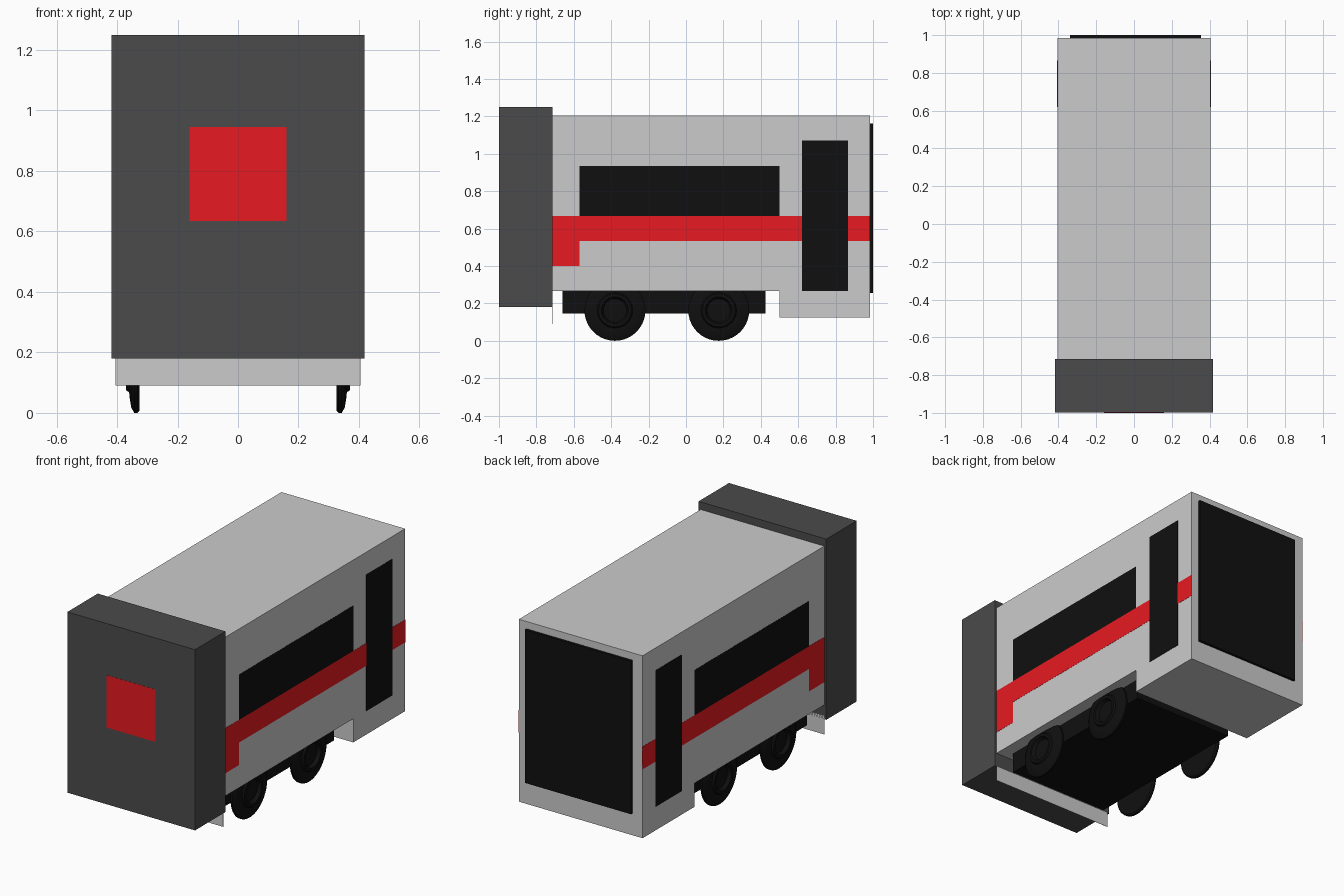
import bpy, bmesh, math

if "Cube" in bpy.data.objects:
    bpy.data.objects.remove(bpy.data.objects["Cube"])


def material(name, rgb):
    m = bpy.data.materials.new(name)
    m.diffuse_color = (*rgb, 1)
    m.use_nodes = True
    m.node_tree.nodes["Principled BSDF"].inputs["Base Color"].default_value = m.diffuse_color
    return m


RED = material("red", (0.8, 0.01, 0.015))
DARK = material("dark_grey", (0.07, 0.07, 0.07))
BLACK = material("black", (0.005, 0.005, 0.005))


def finish(name, bm, mat=None):
    bmesh.ops.recalc_face_normals(bm, faces=bm.faces)
    mesh = bpy.data.meshes.new(name)
    bm.to_mesh(mesh)
    bm.free()
    ob = bpy.data.objects.new(name, mesh)
    bpy.context.collection.objects.link(ob)
    if mat:
        mesh.materials.append(mat)
    return ob


def prism(name, outline, x0, x1, mat=None):
    """Extrude a (y, z) outline from x0 to x1."""
    bm = bmesh.new()
    face = bm.faces.new([bm.verts.new((x0, y, z)) for y, z in outline])
    new = bmesh.ops.extrude_face_region(bm, geom=[face])["geom"]
    bmesh.ops.translate(bm, vec=(x1 - x0, 0, 0),
                        verts=[v for v in new if isinstance(v, bmesh.types.BMVert)])
    return finish(name, bm, mat)


def box(name, x, y, z, mat=None):
    outline = [(y[0], z[0]), (y[1], z[0]), (y[1], z[1]), (y[0], z[1])]
    return prism(name, outline, x[0], x[1], mat)


W = 0.405       # half width of the body
JOIN = -0.715   # where front frame meets the body
BACK = 0.985

# Body with a lowered rear platform
prism("body", [(JOIN, 0.265), (0.5, 0.265), (0.5, 0.125), (BACK, 0.125),
               (BACK, 1.205), (JOIN, 1.205)], -W, W)

# Front frame, its red square and the skirt below it
box("front_frame", (-0.418, 0.418), (-0.999, JOIN), (0.18, 1.25), DARK)
box("front_square", (-0.16, 0.16), (-1.0, -0.997), (0.635, 0.945), RED)
box("front_skirt", (-W, W), (JOIN - 0.002, JOIN), (0.09, 0.2))

# Rear gangway panel
box("rear_panel", (-0.34, 0.355), (BACK - 0.005, 1.0), (0.255, 1.162), BLACK)

# Chassis under the body
box("chassis", (-0.33, 0.33), (-0.66, 0.425), (0.145, 0.27), BLACK)

# Tyre cross-section: distance from centre line, radius
TYRE = [(0.325, 0), (0.325, 0.155), (0.332, 0.163), (0.343, 0.163), (0.353, 0.145),
        (0.358, 0.115), (0.36, 0.095), (0.37, 0.088), (0.37, 0.072),
        (0.35, 0.062), (0.35, 0)]


def wheel(name, side, y):
    bm = bmesh.new()
    verts = [bm.verts.new((side * x, y, 0.163 + r)) for x, r in TYRE]
    edges = [bm.edges.new(pair) for pair in zip(verts, verts[1:])]
    bmesh.ops.spin(bm, geom=verts + edges, cent=(0, y, 0.163), axis=(1, 0, 0),
                   angle=math.tau, steps=40)
    bmesh.ops.remove_doubles(bm, verts=bm.verts, dist=1e-4)
    ob = finish(name, bm, BLACK)
    bpy.ops.object.select_all(action='DESELECT')
    bpy.context.view_layer.objects.active = ob
    ob.select_set(True)
    bpy.ops.object.shade_smooth_by_angle(angle=math.radians(35))


for label, s in (("left", -1), ("right", 1)):
    # Side markings sit just proud of the body
    skin = (s * (W - 0.002), s * (W + 0.001))
    prism("stripe_" + label, [(JOIN, 0.40), (-0.57, 0.40), (-0.57, 0.533),
                              (BACK, 0.533), (BACK, 0.667), (JOIN, 0.667)], *skin, RED)
    box("window_" + label, skin, (-0.57, 0.5), (0.667, 0.935), BLACK)
    box("door_" + label, (skin[0], s * (W + 0.002)), (0.62, 0.865), (0.265, 1.072), BLACK)
    # Wheels
    wheel("front_wheel_" + label, s, -0.38)
    wheel("rear_wheel_" + label, s, 0.175)
